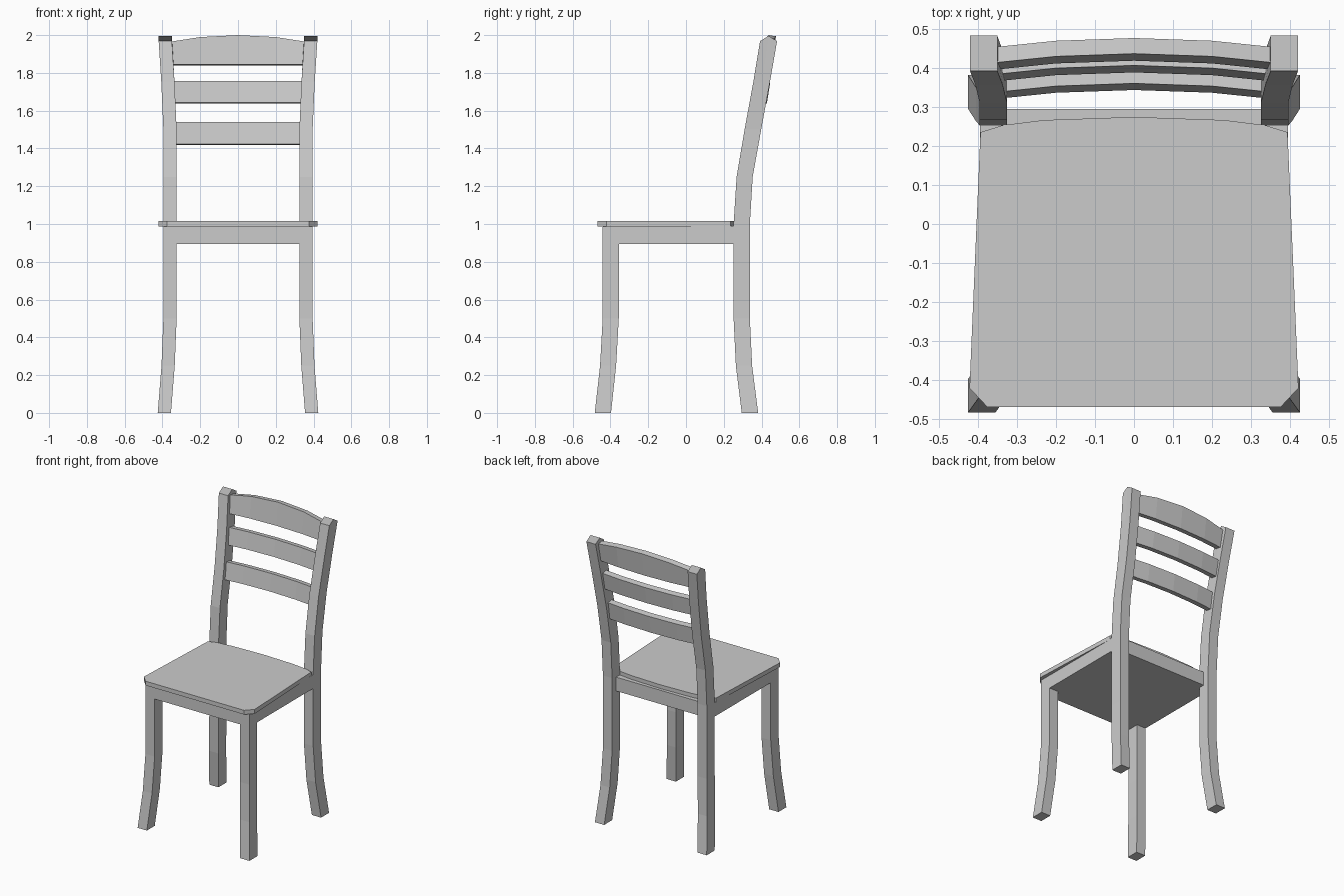
import bpy, bmesh

if "Cube" in bpy.data.objects:
    bpy.data.objects.remove(bpy.data.objects["Cube"])


def finish(bm, name):
    bmesh.ops.recalc_face_normals(bm, faces=bm.faces)
    me = bpy.data.meshes.new(name)
    bm.to_mesh(me)
    bm.free()
    ob = bpy.data.objects.new(name, me)
    bpy.context.collection.objects.link(ob)
    return ob


def loft(name, rings):
    """Skin a list of equal-sized closed rings and cap both ends."""
    bm = bmesh.new()
    rows = [[bm.verts.new(p) for p in r] for r in rings]
    n = len(rows[0])
    for a, b in zip(rows, rows[1:]):
        for i in range(n):
            j = (i + 1) % n
            bm.faces.new((a[i], a[j], b[j], b[i]))
    bm.faces.new(rows[0])
    bm.faces.new(rows[-1])
    return finish(bm, name)


def leg_ring(side, x, y0, y1, z, z_mid=None):
    """Six-point section: front, middle and back edge of a square post."""
    ym = (y0 + y1) / 2
    zm = z if z_mid is None else z_mid
    xi, xo = side * x, side * (x + 0.07)
    return [(xi, y0, z), (xi, ym, zm), (xi, y1, z),
            (xo, y1, z), (xo, ym, zm), (xo, y0, z)]


# stations: inner x, front y, back y, z
FRONT = [(.355, -.483, -.397, 0), (.335, -.455, -.37, .25),
         (.325, -.441, -.356, .5), (.325, -.441, -.356, .985)]
BACK = [(.355, .295, .382, 0), (.335, .264, .35, .25), (.325, .252, .338, .5),
        (.325, .252, .338, 1.0), (.325, .268, .353, 1.25),
        (.325, .31, .398, 1.5), (.336, .356, .444, 1.75)]

for side, label in ((-1, "left"), (1, "right")):
    loft("front_leg_" + label, [leg_ring(side, *s) for s in FRONT])
    # back post ends in a small ridged tip
    tip = leg_ring(side, .35, .392, .482, 1.968, 1.996)
    loft("back_post_" + label, [leg_ring(side, *s) for s in BACK] + [tip])

# apron block under the seat
loft("apron", [[(-.394, -.44, z), (.394, -.44, z), (.394, .294, z), (-.394, .294, z)]
               for z in (.895, .99)])

# seat board with clipped front corners and bowed back edge
half = [(.375, -.469), (.421, -.42), (.393, .235), (.335, .253), (.23, .266)]
outline = half + [(0, .274)] + [(-x, y) for x, y in reversed(half)]
loft("seat", [[(x, y, z) for x, y in outline] for z in (.987, 1.016)])


# curved back rails
def rail(name, z0, z1, y0, y1, arch=0.0):
    rings = []
    for x, bow in ((-.365, .024), (-.2, .007), (0, 0), (.2, .007), (.365, .024)):
        zt = z1 - arch * bow / .024
        rings.append([(x, y0 - bow, z0), (x, y1 - bow, zt),
                      (x, y1 - bow + .04, zt - .006), (x, y0 - bow + .04, z0 - .006)])
    loft(name, rings)


rail("lower_back_rail", 1.423, 1.54, .343, .36)
rail("middle_back_rail", 1.643, 1.757, .388, .406)
rail("top_back_rail", 1.845, 2.0, .418, .436, arch=.036)
